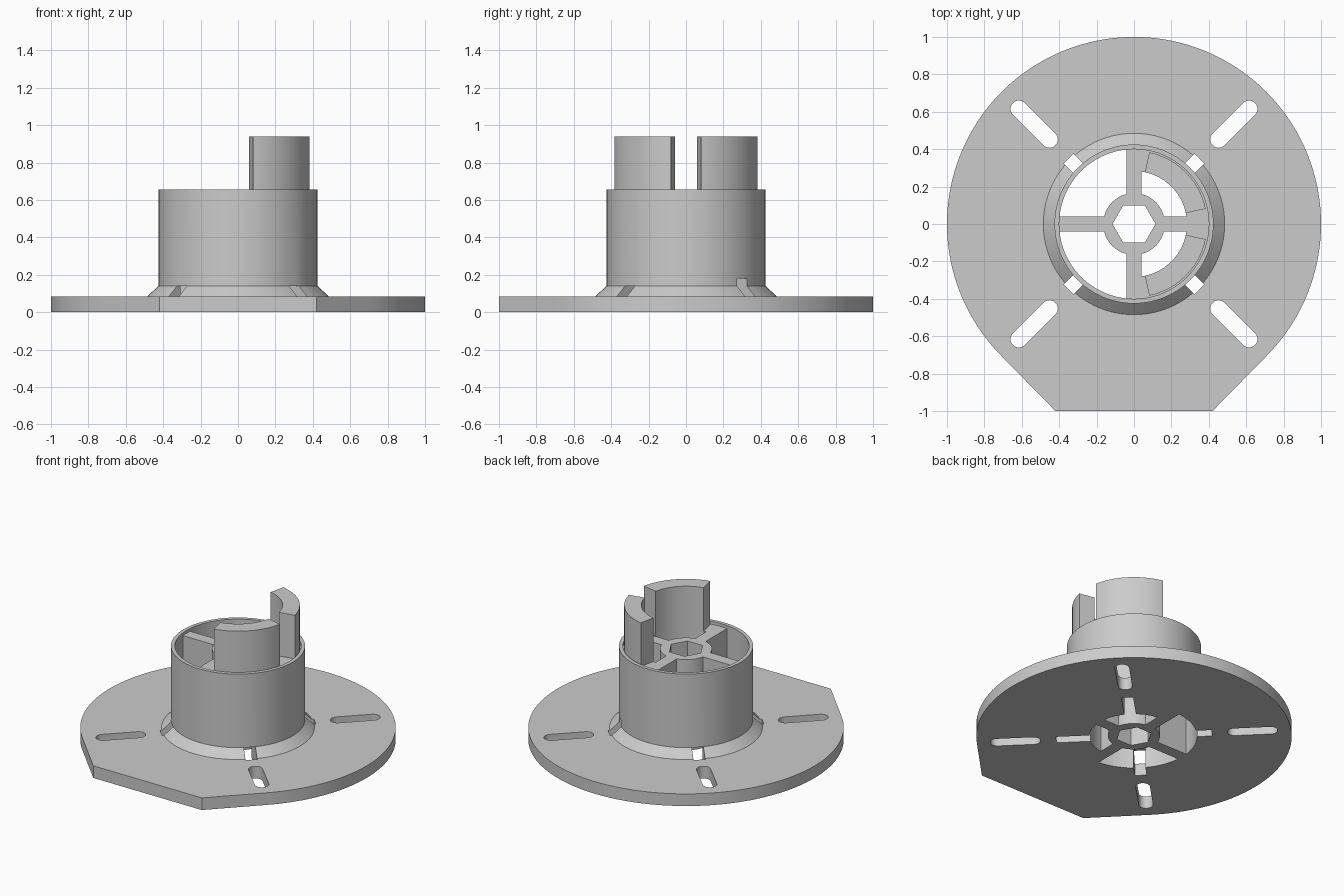
import bpy, bmesh
from math import sin, cos, pi, radians
from mathutils import Matrix

cube = bpy.data.objects.get("Cube")
if cube:
    bpy.data.objects.remove(cube, do_unlink=True)

grey = bpy.data.materials.new("plain_grey")
grey.use_nodes = True
grey.diffuse_color = (0.6, 0.6, 0.6, 1)
grey.node_tree.nodes["Principled BSDF"].inputs["Base Color"].default_value = (0.6, 0.6, 0.6, 1)


def arc(r, a0, a1, n, cx=0.0):
    """Points on an arc, angles in degrees."""
    step = (a1 - a0) / n
    return [(cx + r * cos(radians(a0 + i * step)), r * sin(radians(a0 + i * step)))
            for i in range(n + 1)]


def circle(r, n=96):
    return arc(r, 0, 360, n)[:-1]


def box(x0, x1, w):
    return [(x0, -w / 2), (x1, -w / 2), (x1, w / 2), (x0, w / 2)]


def sector(r0, r1, a0, a1):
    return arc(r1, a0, a1, 24) + arc(r0, a1, a0, 24)


def finish(name, bm):
    bmesh.ops.recalc_face_normals(bm, faces=bm.faces)
    mesh = bpy.data.meshes.new(name)
    bm.to_mesh(mesh)
    bm.free()
    mesh.materials.append(grey)
    ob = bpy.data.objects.new(name, mesh)
    bpy.context.collection.objects.link(ob)
    return ob


def prism(name, pts, z0, z1, turn=0):
    """Extrude a flat outline from z0 to z1, turned about the z axis."""
    bm = bmesh.new()
    face = bm.faces.new([bm.verts.new((x, y, z0)) for x, y in pts])
    new = bmesh.ops.extrude_face_region(bm, geom=[face])["geom"]
    top = [v for v in new if isinstance(v, bmesh.types.BMVert)]
    bmesh.ops.translate(bm, verts=top, vec=(0, 0, z1 - z0))
    bmesh.ops.rotate(bm, verts=bm.verts, matrix=Matrix.Rotation(radians(turn), 3, 'Z'))
    return finish(name, bm)


def revolve(name, profile, n=96):
    """Spin a closed (radius, z) profile about the z axis."""
    bm = bmesh.new()
    rings = [[bm.verts.new((r * cos(2 * pi * i / n), r * sin(2 * pi * i / n), z))
              for r, z in profile] for i in range(n)]
    m = len(profile)
    for i in range(n):
        a, b = rings[i], rings[(i + 1) % n]
        for j in range(m):
            k = (j + 1) % m
            bm.faces.new((a[j], b[j], b[k], a[k]))
    return finish(name, bm)


def cut(ob, cutters):
    for c in cutters:
        mod = ob.modifiers.new("cut", 'BOOLEAN')
        mod.operation, mod.solver, mod.object = 'DIFFERENCE', 'EXACT', c
    dg = bpy.context.evaluated_depsgraph_get()
    mesh = bpy.data.meshes.new_from_object(ob.evaluated_get(dg))
    ob.modifiers.clear()
    ob.data = mesh


PLATE, RIM, WEB = 0.085, 0.655, 0.635
diagonals = (45, 135, 225, 315)

# Cutters: adjustment slots, notches under the collar, bore and hex socket
slot_shape = arc(0.045, -90, 90, 12, 0.87) + arc(0.045, 90, 270, 12, 0.64)
slots = [prism("slot_cutter", slot_shape, -0.1, 0.3, a) for a in diagonals]
notches = [prism("notch_cutter", box(0.2, 0.495, 0.075), -0.1,
                 0.18 if a == 45 else 0.14, a) for a in diagonals]
bore = prism("bore_cutter", circle(0.4), -0.1, 0.3)
hexagon = prism("hex_cutter", circle(0.115, 6), -0.1, 1)

# Base plate: a disc with a flat front and straight tangent sides
outline = arc(1, -45, 225, 96) + [(-0.42, -1), (0.42, -1)]
plate = prism("base_plate", outline, 0, PLATE)
cut(plate, slots + notches + [bore])

# Hollow collar with a conical foot
collar = revolve("collar", [(0.4, PLATE), (0.485, PLATE), (0.425, 0.14),
                            (0.425, RIM), (0.4, RIM)])
cut(collar, notches)

# Hub with hex socket, and four spokes
hub = prism("hub", circle(0.165, 64), 0, WEB)
cut(hub, [hexagon])
parts = [plate, collar, hub]
for i, side in enumerate(("left", "back", "right", "front")):
    parts.append(prism("spoke_" + side, box(0.14, 0.402, 0.08), 0, WEB, i * 90))

# Two curved jaws on solid shoulders, on the left half
for side, a in (("back", 45), ("front", -45)):
    shoulder = prism("shoulder_" + side, sector(0.283, 0.402, -45, 45), 0, WEB, a)
    cut(shoulder, notches)
    jaw = prism("jaw_" + side, sector(0.283, 0.392, -33, 33), WEB - 0.02, 0.94, a)
    parts += [shoulder, jaw]

for c in slots + notches + [bore, hexagon]:
    bpy.data.objects.remove(c, do_unlink=True)

bpy.ops.object.select_all(action='DESELECT')
for ob in parts:
    ob.select_set(True)
bpy.context.view_layer.objects.active = plate
bpy.ops.object.shade_smooth_by_angle(angle=radians(25))
